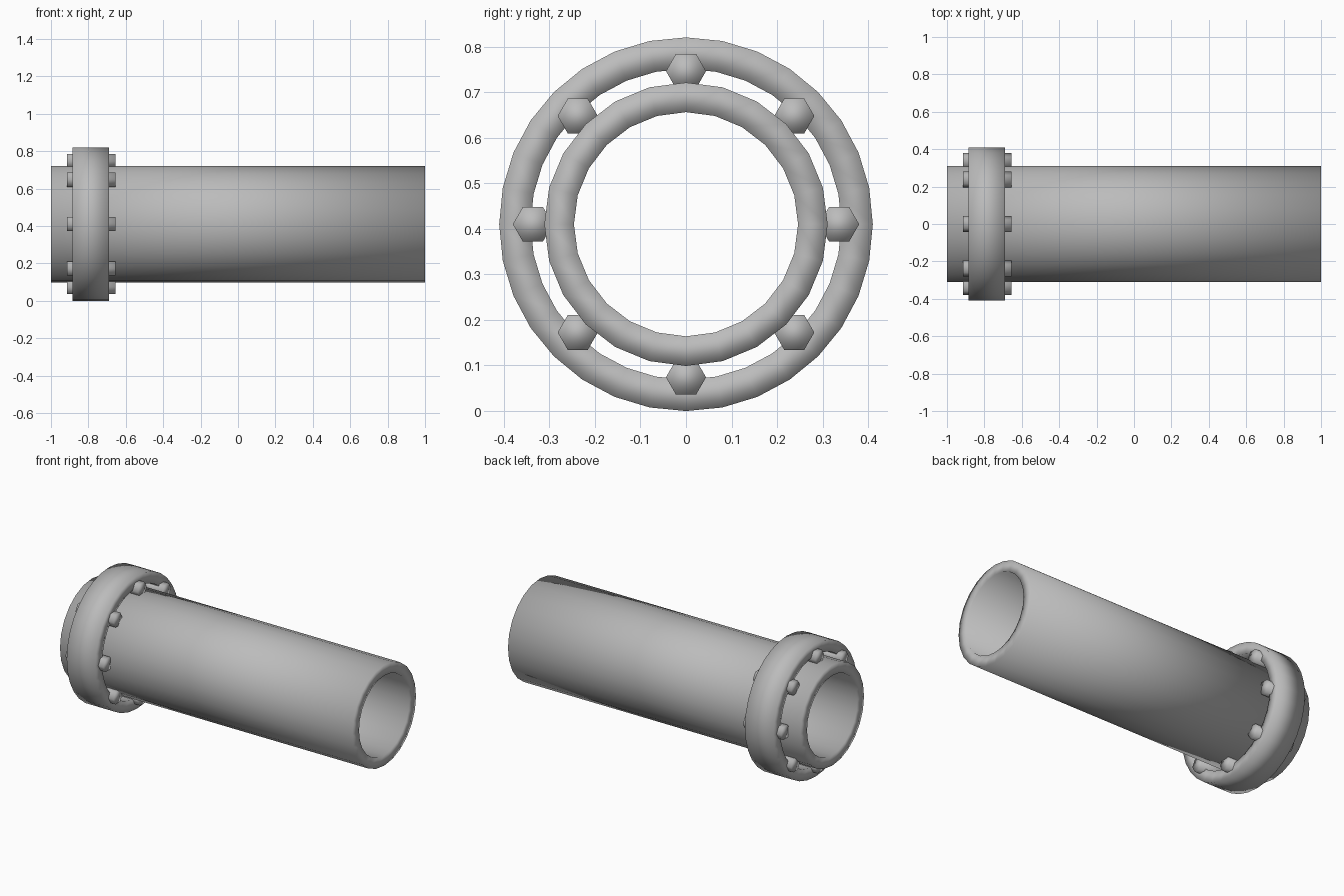
import bpy, bmesh, math

if "Cube" in bpy.data.objects:
    bpy.data.objects.remove(bpy.data.objects["Cube"])

CENTRE_Z = 0.41

metal = bpy.data.materials.new("grey metal")
metal.diffuse_color = (0.5, 0.5, 0.5, 1)
metal.use_nodes = True
metal.node_tree.nodes["Principled BSDF"].inputs["Base Color"].default_value = metal.diffuse_color


def finish(name, bm):
    bmesh.ops.recalc_face_normals(bm, faces=bm.faces)
    for f in bm.faces:
        f.smooth = True
    mesh = bpy.data.meshes.new(name)
    bm.to_mesh(mesh)
    bm.free()
    mesh.materials.append(metal)
    obj = bpy.data.objects.new(name, mesh)
    bpy.context.collection.objects.link(obj)
    return obj


def circle(bm, x, radius, sides, y=0, z=CENTRE_Z):
    return [bm.verts.new((x, y + radius * math.cos(math.tau * i / sides),
                          z + radius * math.sin(math.tau * i / sides)))
            for i in range(sides)]


def bridge(bm, a, b):
    n = len(a)
    for i in range(n):
        j = (i + 1) % n
        bm.faces.new((a[i], a[j], b[j], b[i]))


def tube(name, x0, x1, inner, outer, sides):
    bm = bmesh.new()
    loops = [circle(bm, x, r, sides)
             for x, r in ((x0, outer), (x1, outer), (x1, inner), (x0, inner))]
    for k in range(4):
        bridge(bm, loops[k], loops[(k + 1) % 4])
    return finish(name, bm)


def hex_bolt(name, x0, x1, radius, y, z):
    bm = bmesh.new()
    a, b = (circle(bm, x, radius, 6, y, z) for x in (x0, x1))
    bridge(bm, a, b)
    bm.faces.new(a)
    bm.faces.new(b)
    return finish(name, bm)


# Long hollow pipe and the collar around its left end
tube("pipe", -1.0, 1.0, 0.246, 0.311, 24)
tube("collar", -0.885, -0.69, 0.341, 0.41, 32)

# Eight hexagonal bolts bridging the gap between pipe and collar
for i in range(8):
    a = math.tau * i / 8
    hex_bolt(f"bolt_{i + 1}", -0.915, -0.655, 0.044,
             0.336 * math.cos(a), CENTRE_Z + 0.336 * math.sin(a))
